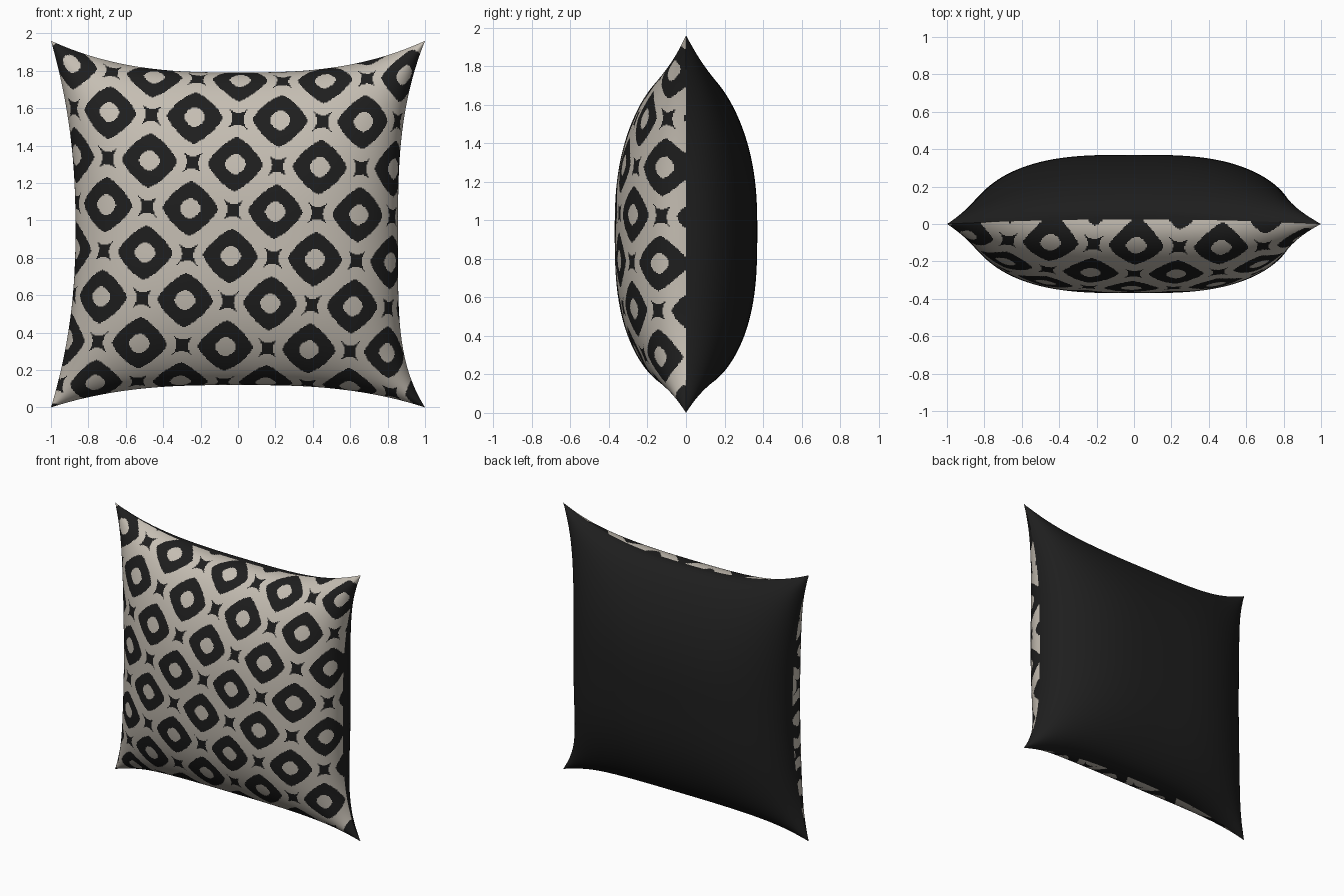
import bpy
import bmesh
from math import floor, sqrt

cube = bpy.data.objects.get("Cube")
if cube:
    bpy.data.objects.remove(cube, do_unlink=True)


def make_material(name, colour):
    mat = bpy.data.materials.new(name)
    mat.use_nodes = True
    mat.diffuse_color = (*colour, 1)
    bsdf = mat.node_tree.nodes["Principled BSDF"]
    bsdf.inputs["Base Color"].default_value = (*colour, 1)
    bsdf.inputs["Roughness"].default_value = 0.9
    return mat


cream = make_material("cream cloth", (0.56, 0.515, 0.45))
black = make_material("black cloth", (0.013, 0.013, 0.013))


def spread(t, other):
    """Cloth coordinate to flat position, crowding towards the seam."""
    a = 0.16 * (1 - abs(other) ** 2.5)
    return t * (1 + a - a * abs(t) ** 7)


def cushion_point(u, v, side):
    """Point on the stuffed cloth; side is -1 for front, 1 for back."""
    # Side seams pull in between the corners, the left and right a little differently
    waist = 0.868 if u < 0 else 0.855
    power = 2.2 if u < 0 else (2.8 if v > 0 else 4.2)
    half_width = waist + (1 - waist) * abs(v) ** power
    rise = 0.17 if v > 0 else 0.12
    half_height = 0.835 + rise * abs(u) ** 2.7
    # Filling is full in the middle and fuller towards the bottom
    du = 1 - abs(u) ** 3.2
    dv = 1 - abs(v) ** (2.5 if v > 0 else 3)
    total = du + dv - du * dv
    puff = du * dv / total if total > 1e-9 else 0
    rim = sqrt(max(0, (1 - u ** 16) * (1 - v ** 16)))
    y = side * (0.357 * puff + 0.013 * rim)
    if v > 0:
        y += 0.025 * (1 - u * u) * v ** 10
    return half_width * spread(u, v), y, 0.955 + half_height * spread(v, u)


def wrap(t):
    return t - floor(t + 0.5)


def is_dark(u, v):
    """Printed pattern: staggered rounded diamond rings with small stars between."""
    u, v = u + 0.039, v + 0.15
    hx, hy, wx, wy = 0.455, -0.018, 0.026, 0.507
    det = hx * wy - hy * wx
    s = (u * wy - v * wx) / det
    t = (v * hx - u * hy) / det
    # Rings sit at the corners and centre of each lattice cell
    for shift in (0, 0.5):
        a, b = abs(wrap(s + shift)), abs(wrap(t + shift))
        if (a / 0.322) ** 1.3 + (b / 0.295) ** 1.3 < 1:
            return (a / 0.122) ** 1.6 + (b / 0.112) ** 1.6 > 1
    # Stars sit halfway along the cell edges, points on the diagonals
    for ds, dt in ((0.5, 0), (0, 0.5)):
        a, b = wrap(s + ds), wrap(t + dt)
        if sqrt(abs(a + b)) + sqrt(abs(a - b)) < sqrt(0.265):
            return True
    return False


def make_panel(name, side, count, materials, rule=None):
    bm = bmesh.new()
    steps = [2 * i / count - 1 for i in range(count + 1)]
    rows = [[bm.verts.new(cushion_point(u, v, side)) for u in steps] for v in steps]
    half = 1 / count
    for j in range(count):
        for i in range(count):
            quad = [rows[j][i], rows[j][i + 1], rows[j + 1][i + 1], rows[j + 1][i]]
            face = bm.faces.new(quad if side < 0 else quad[::-1])
            face.smooth = True
            if rule and rule(steps[i] + half, steps[j] + half):
                face.material_index = 1
    mesh = bpy.data.meshes.new(name)
    bm.to_mesh(mesh)
    bm.free()
    for mat in materials:
        mesh.materials.append(mat)
    obj = bpy.data.objects.new(name, mesh)
    bpy.context.collection.objects.link(obj)
    return obj


# Patterned front and plain back, meeting at the seam
make_panel("front_panel", -1, 320, [cream, black], is_dark)
make_panel("back_panel", 1, 160, [black])
